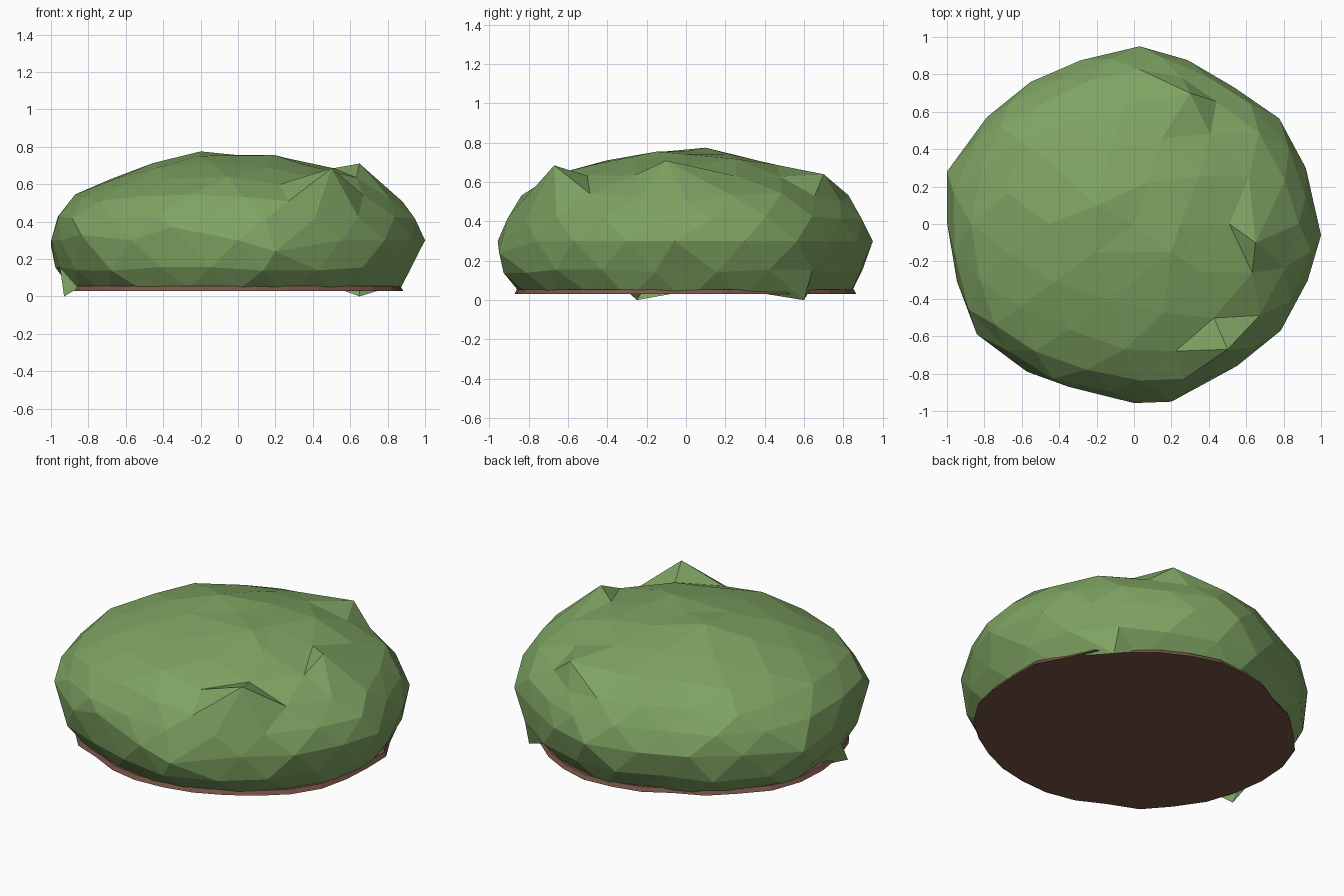
import bpy, bmesh, math, random
from mathutils import Vector

if "Cube" in bpy.data.objects:
    bpy.data.objects.remove(bpy.data.objects["Cube"])

random.seed(4)


def material(name, colour):
    m = bpy.data.materials.new(name)
    m.diffuse_color = (*colour, 1)
    m.use_nodes = True
    m.node_tree.nodes["Principled BSDF"].inputs["Base Color"].default_value = m.diffuse_color
    return m


green = material("leaf green", (0.209, 0.366, 0.122))
brown = material("earth brown", (0.191, 0.091, 0.065))

# outline seen from above: (angle in degrees, radius)
RIM = [(-172, 1.0), (-145, 1.02), (-111, .95), (-78, .97), (-56, .94),
       (-41, .98), (-18, .985), (-4, .99), (16, .97), (36, .96), (53, .915),
       (74, .935), (88, .95), (116, .92), (129, .95), (156, 1.015), (164, 1.03)]


def rim_radius(a):
    pts = [(RIM[-1][0] - 360, RIM[-1][1])] + RIM + [(RIM[0][0] + 360, RIM[0][1])]
    a = math.degrees(a)
    for (a0, r0), (a1, r1) in zip(pts, pts[1:]):
        if a0 <= a <= a1:
            return r0 + (r1 - r0) * (a - a0) / (a1 - a0)
    return 1.0


def finish(bm, name, mat):
    bmesh.ops.recalc_face_normals(bm, faces=bm.faces)
    me = bpy.data.meshes.new(name)
    bm.to_mesh(me)
    bm.free()
    me.materials.append(mat)
    ob = bpy.data.objects.new(name, me)
    bpy.context.collection.objects.link(ob)


# leafy dome: squashed icosphere following the outline
bm = bmesh.new()
bmesh.ops.create_icosphere(bm, subdivisions=3, radius=1)
for v in bm.verts:
    x, y, z = v.co
    k = rim_radius(math.atan2(y, x))
    h = 0.46 if z > 0 else 0.58
    n = random.uniform(-0.02, 0.015) if abs(z) > 0.1 else random.uniform(-0.015, 0)
    v.co = (x * k * (1 + n), y * k * (1 + n), 0.3 + z * h * (1 + n))

# open the underside
bmesh.ops.bisect_plane(bm, geom=bm.verts[:] + bm.edges[:] + bm.faces[:],
                       plane_co=(0, 0, 0.045), plane_no=(0, 0, -1),
                       clear_outer=True)
bmesh.ops.remove_doubles(bm, verts=bm.verts[:], dist=0.04)

# lumps and drooping tips: pull the nearest corner to each point
TIPS = [(.65, -.1, .71), (.5, -.67, .685), (-.2, .1, .775), (.2, -.15, .755),
        (.03, .95, .30), (.2, -.95, .24), (1, -.06, .30), (-1, .28, .27),
        (-.84, -.59, .33), (.3, .70, .64), (-.35, -.87, .37),
        (-.93, -.25, 0), (.65, .6, 0)]
for t in TIPS:
    t = Vector(t)
    min(bm.verts, key=lambda v: (v.co - t).length).co = t
bmesh.ops.triangulate(bm, faces=bm.faces[:])
finish(bm, "leaf_dome", green)

# thin ragged earth disc underneath
bm = bmesh.new()
ring = []
N = 30
for i in range(N):
    a = -math.pi + 2 * math.pi * i / N
    r = rim_radius(a) * random.uniform(0.895, 0.925)
    ring.append(bm.verts.new((r * math.cos(a), r * math.sin(a), 0.03)))
base = bm.faces.new(ring)
top = bmesh.ops.extrude_face_region(bm, geom=[base], use_keep_orig=True)
for v in top["geom"]:
    if isinstance(v, bmesh.types.BMVert):
        v.co = (v.co.x * 0.985, v.co.y * 0.985, 0.055)
finish(bm, "earth_base", brown)
